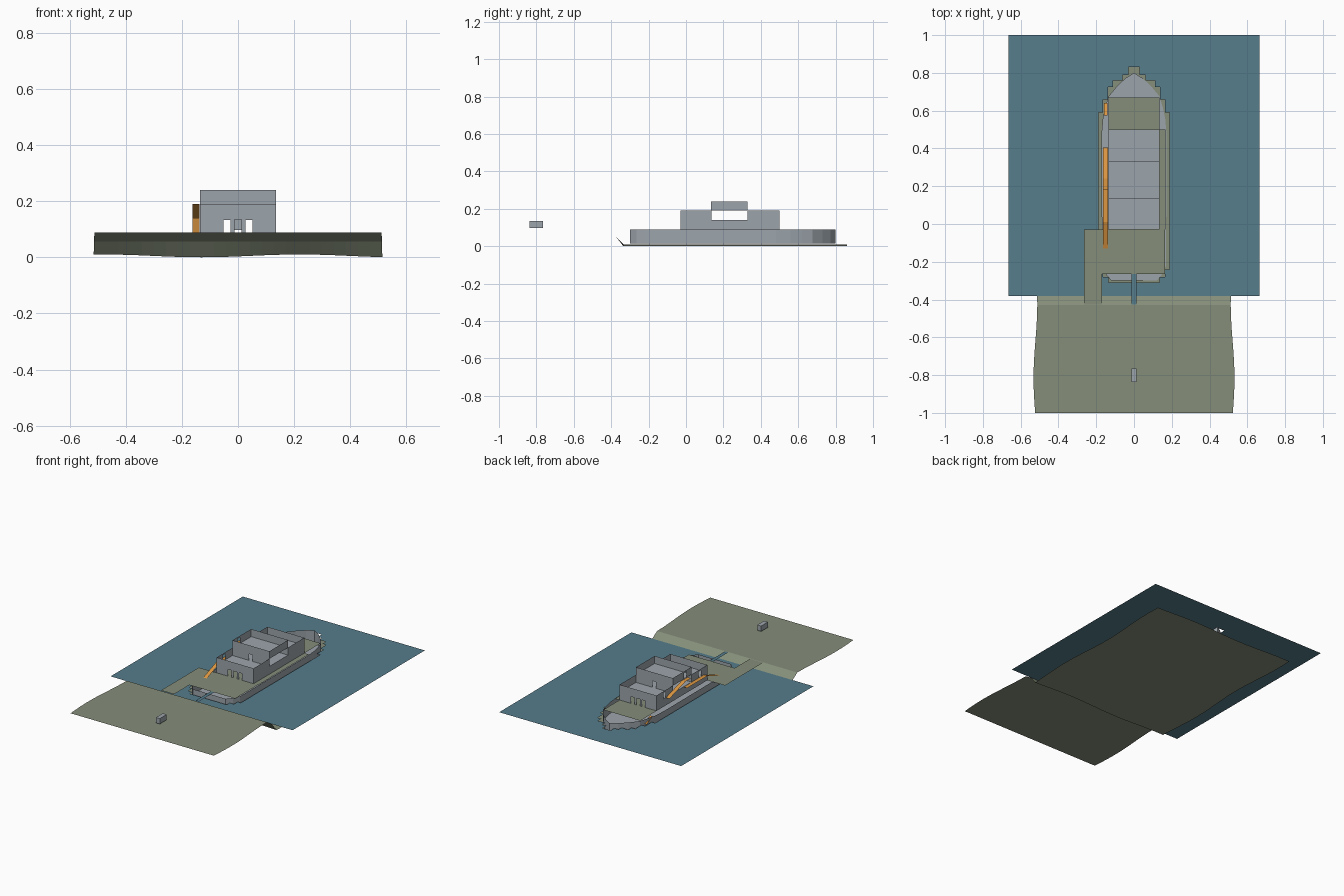
import bpy, math

if "Cube" in bpy.data.objects:
    bpy.data.objects.remove(bpy.data.objects["Cube"])


def material(name, rgb):
    m = bpy.data.materials.new(name)
    m.diffuse_color = (*rgb, 1)
    m.use_nodes = True
    m.node_tree.nodes["Principled BSDF"].inputs["Base Color"].default_value = m.diffuse_color
    return m


BLUE = material("water_blue", (0.092, 0.205, 0.262))
OLIVE = material("olive_ground", (0.235, 0.270, 0.193))
GREY = material("cool_grey", (0.335, 0.375, 0.410))
ORANGE = material("ramp_orange", (0.72, 0.31, 0.055))


def mesh(name, verts, faces, mat):
    me = bpy.data.meshes.new(name)
    me.from_pydata(verts, [], faces)
    me.materials.append(mat)
    ob = bpy.data.objects.new(name, me)
    bpy.context.collection.objects.link(ob)
    return ob


def quads(name, quad_list, mat):
    verts = [v for q in quad_list for v in q]
    return mesh(name, verts, [range(4 * i, 4 * i + 4) for i in range(len(quad_list))], mat)


def flat(x0, x1, y0, y1, z):
    return [(x0, y0, z), (x1, y0, z), (x1, y1, z), (x0, y1, z)]


def wall(a, b, z0, z1, doors=(), sill=None, head=None):
    """Upright panel from a to b, pierced by doors given as (start, end) distances."""
    length = math.dist(a, b)

    def panel(s, e, lo, hi):
        p, q = [tuple(a[i] + (b[i] - a[i]) * t / length for i in (0, 1)) for t in (s, e)]
        return [(*p, lo), (*q, lo), (*q, hi), (*p, hi)]

    out, pos = [], 0
    for s, e in doors:
        out.append(panel(pos, s, z0, z1))
        out.append(panel(s, e, head, z1))
        if sill > z0:
            out.append(panel(s, e, z0, sill))
        pos = e
    out.append(panel(pos, length, z0, z1))
    return out


# land, bank and seabed as one wavy-edged sheet
rows = [(-1 + 0.057 * i, 0.088) for i in range(11)]
rows += [(-0.38, 0.057), (-0.335, 0.005)]
rows += [(-0.335 + 0.0797 * i, 0.005) for i in range(1, 16)]
N = 24
verts = []
for y, z in rows:
    half = 0.522 + 0.01 * math.sin((y + 0.62) * -8)
    for i in range(N + 1):
        x = half * (2 * i / N - 1)
        dip = 0.005 * math.sin(2 * math.pi * (x - 0.045) / 0.7) if z < 0.01 else 0
        verts.append((x, y, z + dip))
W = N + 1
ground = mesh("ground_sheet", verts, [(r * W + i, r * W + i + 1, (r + 1) * W + i + 1, (r + 1) * W + i)
              for r in range(len(rows) - 1) for i in range(N)], OLIVE)
low = min(v.co.z for v in ground.data.vertices)
for v in ground.data.vertices:
    v.co.z -= low

# water sheet with a stepped opening around the hull
WZ = 0.057
steps = [(-0.31, 0.135), (-0.28, 0.165), (-0.24, 0.188), (0.59, 0.163), (0.66, 0.137),
         (0.725, 0.11), (0.76, 0.06), (0.79, 0.03), (0.83, 0)]
water = [flat(-0.665, 0.665, -0.38, -0.31, WZ), flat(-0.665, 0.665, 0.83, 1, WZ)]
for (y0, h), (y1, _) in zip(steps, steps[1:]):
    water += [flat(-0.665, -h, y0, y1, WZ), flat(h, 0.665, y0, y1, WZ)]
quads("water", water, BLUE)

# hull: open shell with a grey floor
side = [(0.12, -0.30), (0.15, -0.265), (0.17, -0.22), (0.172, 0.48), (0.165, 0.56),
        (0.152, 0.62), (0.135, 0.675), (0.09, 0.73), (0.045, 0.772)]
outline = side + [(0, 0.80)] + [(-x, y) for x, y in reversed(side)]
n = len(outline)
hull = mesh("hull", [(x, y, 0.013) for x, y in outline] + [(x, y, 0.088) for x, y in outline],
            [tuple(range(n))] + [(i, (i + 1) % n, n + (i + 1) % n, n + i) for i in range(n)], GREY)

# deck, side walkway and landing dock to the shore
DZ = 0.0885
quads("deck", [flat(-0.135, 0.135, -0.03, 0.67, DZ),
               flat(0.135, 0.168, -0.03, 0.50, DZ),
               flat(-0.265, 0.165, -0.265, -0.03, DZ),
               flat(-0.265, -0.17, -0.425, -0.265, DZ)], OLIVE)

# narrow water-coloured strip from the stern to the shore
quads("stern_strip", [flat(-0.012, 0.012, -0.425, -0.265, 0.0895)], BLUE)

# superstructure: lower storey and two open-topped rooms
X, Y0, Y1, Y2, Y3 = 0.135, -0.03, 0.135, 0.33, 0.50
B, F1, F2, T = 0.0885, 0.14, 0.19, 0.24
end_doors = [(0.083, 0.108), (0.122, 0.148), (0.162, 0.187)]
house = []
for y in (Y0, Y3):
    house += wall((-X, y), (X, y), B, F2, end_doors, B, 0.133)
for y in (Y1, Y2):
    house += wall((-X, y), (X, y), F1, F2, [(0.122, 0.148)], F1, 0.182)
for x in (-X, X):
    house += wall((x, Y0), (x, Y3), B, F1)
    for a, b, door in ((Y0, Y1, (0.065, 0.09)), (Y2, Y3, (0.075, 0.10))):
        if x < 0:
            house += wall((x, a), (x, b), F1, F2, [door], F1, 0.18)
        else:
            house += wall((x, a), (x, b), F1, F2)
house.append(flat(-X, X, Y0, Y3, F1))
quads("house", house, GREY)

# raised upper room over the open middle bay
upper = [flat(-X, X, Y1, Y2, F2)]
for y in (Y1, Y2):
    upper += wall((-X, y), (X, y), F2, T)
upper += wall((X, Y1), (X, Y2), F2, T)
upper += wall((-X, Y1), (-X, Y2), F2, T, [(0.05, 0.08)], F2, 0.23)
quads("upper_room", upper, GREY)

# ramps and landings along the left side
path = [(-0.13, B), (0.01, F1), (0.22, F1)]


def ramp(name, pts):
    quads(name, [[(-0.163, a, za), (-0.137, a, za), (-0.137, b, zb), (-0.163, b, zb)]
                 for (a, za), (b, zb) in zip(pts, pts[1:])], ORANGE)


ramp("lower_ramp", path)
ramp("upper_ramp", [(0.18, F2), (0.24, F2), (0.405, F1)])
quads("bow_ramp", [[(-0.160, 0.575, B), (-0.14, 0.575, B), (-0.14, 0.64, 0.06), (-0.160, 0.64, 0.06)]], ORANGE)

# small hut on shore
bpy.ops.mesh.primitive_cube_add(size=1, location=(0, -0.80, 0.116))
hut = bpy.context.object
hut.name = "shore_hut"
hut.scale = (0.028, 0.072, 0.036)
hut.data.materials.append(GREY)
